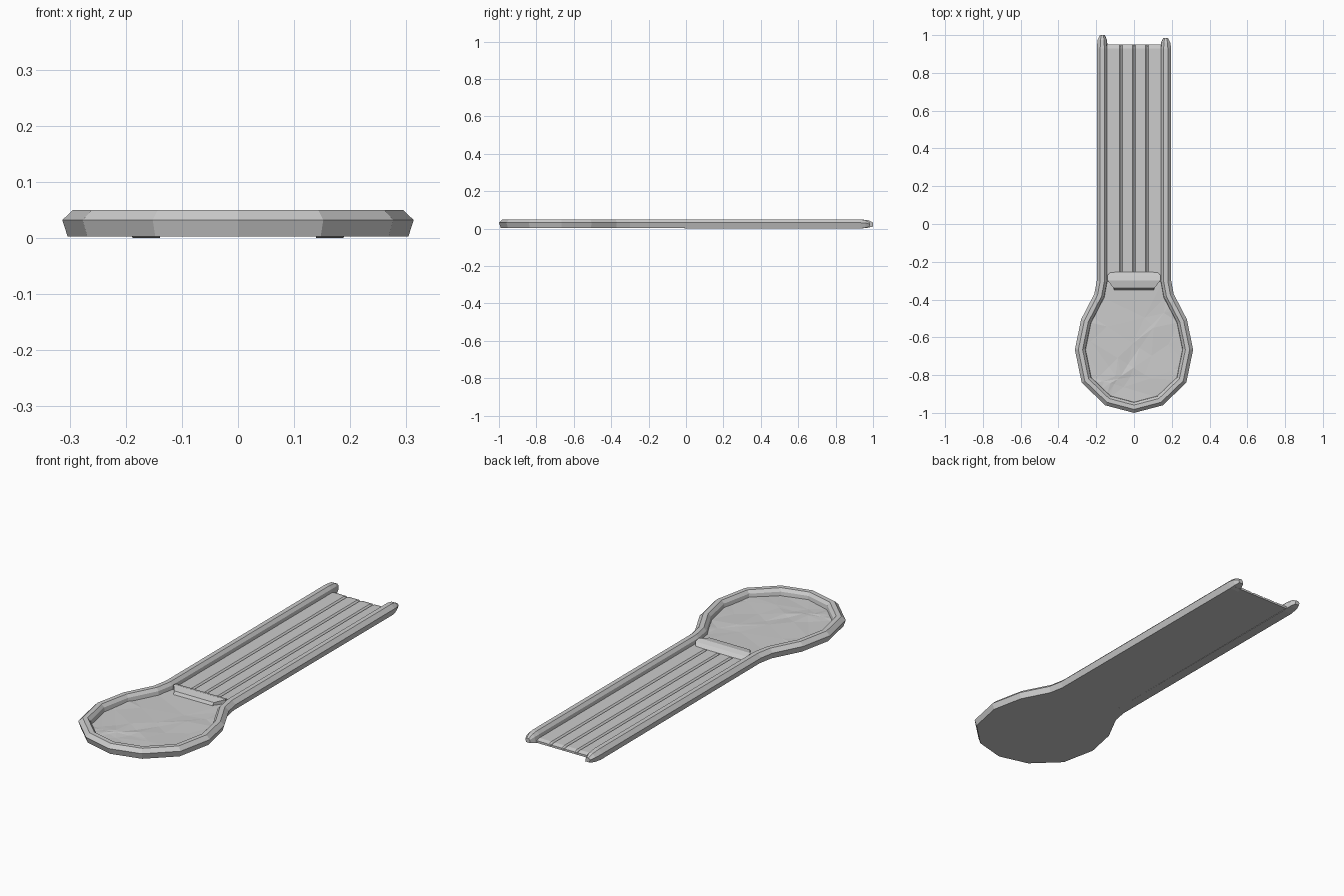
import bpy, bmesh, random
from mathutils import Vector

random.seed(4)
cube = bpy.data.objects.get("Cube")
if cube:
    bpy.data.objects.remove(cube)

stone = bpy.data.materials.new("pale_grey")
stone.use_nodes = True
GREY = (0.6, 0.6, 0.6, 1)
stone.diffuse_color = GREY
stone.node_tree.nodes["Principled BSDF"].inputs["Base Color"].default_value = GREY


def finish(bm, name):
    bmesh.ops.recalc_face_normals(bm, faces=bm.faces)
    mesh = bpy.data.meshes.new(name)
    bm.to_mesh(mesh)
    bm.free()
    mesh.materials.append(stone)
    obj = bpy.data.objects.new(name, mesh)
    bpy.context.collection.objects.link(obj)
    return obj


def loft(rings, name):
    """Skin a list of equal closed rings and cap both ends."""
    bm = bmesh.new()
    rows = [[bm.verts.new(p) for p in ring] for ring in rings]
    n = len(rows[0])
    for a, b in zip(rows, rows[1:]):
        for i in range(n):
            j = (i + 1) % n
            bm.faces.new((a[i], a[j], b[j], b[i]))
    bm.faces.new(rows[0])
    bm.faces.new(rows[-1])
    return finish(bm, name)


def inward(path):
    """Mitred inward direction at each point of a counter-clockwise path."""
    result = []
    for i, p in enumerate(path):
        dirs = []
        if i > 0:
            dirs.append((p - path[i - 1]).normalized())
        if i < len(path) - 1:
            dirs.append((path[i + 1] - p).normalized())
        normals = [Vector((-d.y, d.x)) for d in dirs]
        mid = sum(normals, Vector((0, 0))).normalized()
        result.append(mid / mid.dot(normals[0]))
    return result


# Outer outline of bowl and channel, from the front tip along the +x side
half = [Vector(p) for p in ((0, -1), (.152, -.96), (.277, -.84), (.313, -.665),
                            (.28, -.505), (.21, -.37), (.197, -.3), (.197, .93))]
path = [Vector((-p.x, p.y)) for p in reversed(half[1:])] + half
normals = inward(path)

# Raised rim swept along the outline, with tapered rail ends
section = [(.009, .003), (0, .032), (.018, .05), (.04, .05), (.052, .036), (.058, .003)]


def rim_ring(p, n, scale=1, shift=0):
    drop = .003 if p.y > -.3 else 0
    ring = []
    for off, z in section:
        off = .03 + (off - .03) * scale
        z = .018 + (z - .018) * scale
        if scale == 1 and z < .01:
            z -= drop
        ring.append((p.x + n.x * off, p.y + shift + n.y * off, z))
    return ring


def rail_end(i, tip):
    return [rim_ring(path[i], normals[i], .85, tip - .025),
            rim_ring(path[i], normals[i], .45, tip)]


rings = [rim_ring(p, n) for p, n in zip(path, normals)]
loft(rail_end(0, .07)[::-1] + rings + rail_end(-1, .055), "rim")


# Flat base slab under the whole shape
def slab_ring(z):
    return [(p.x + n.x * .025, p.y + n.y * .025 + (.02 if p.y > .9 else 0), z)
            for p, n in zip(path, normals)]


loft([slab_ring(.003), slab_ring(.01)], "base_slab")

# Channel floor: four boards parted by V grooves, bevelled at the far end
top = [(-.15, .02)]
for x in (-.07, 0, .07):
    top += [(x - .008, .019), (x, .012), (x + .008, .019)]
top.append((.15, .02))


def board_ring(y, drop):
    upper = [(x, y, z - drop) for x, z in top]
    return upper + [(.15, y, .004), (-.15, y, .004)]


loft([board_ring(-.3, 0), board_ring(.93, 0), board_ring(.95, .006)], "channel_boards")

# Sill between channel and bowl: a low faceted hump
sill = [(-.255, .125, .019), (-.272, .14, .033), (-.298, .14, .041),
        (-.34, .108, .034), (-.35, .105, .018)]
loft([[(-w, y, z), (w, y, z), (w, y, .005), (-w, y, .005)] for y, w, z in sill], "sill")

# Bowl floor: irregular, gently uneven facets
bm = bmesh.new()
outline = [bm.verts.new((p.x + n.x * .045, p.y + n.y * .045, .019))
           for p, n in zip(path[1:-1], normals[1:-1])]
bm.faces.new(outline)
for k in range(11):
    spot = Vector((random.uniform(-.2, .2), random.uniform(-.9, -.4), 0))
    direction = Vector((random.uniform(-1, 1), random.uniform(-1, 1), 0)).normalized()
    bmesh.ops.bisect_plane(bm, geom=bm.verts[:] + bm.edges[:] + bm.faces[:],
                           plane_co=spot, plane_no=direction)
bmesh.ops.remove_doubles(bm, verts=bm.verts, dist=.015)
bmesh.ops.triangulate(bm, faces=bm.faces)
for v in bm.verts:
    v.co.z += random.uniform(-.003, .003)
finish(bm, "bowl_floor")
